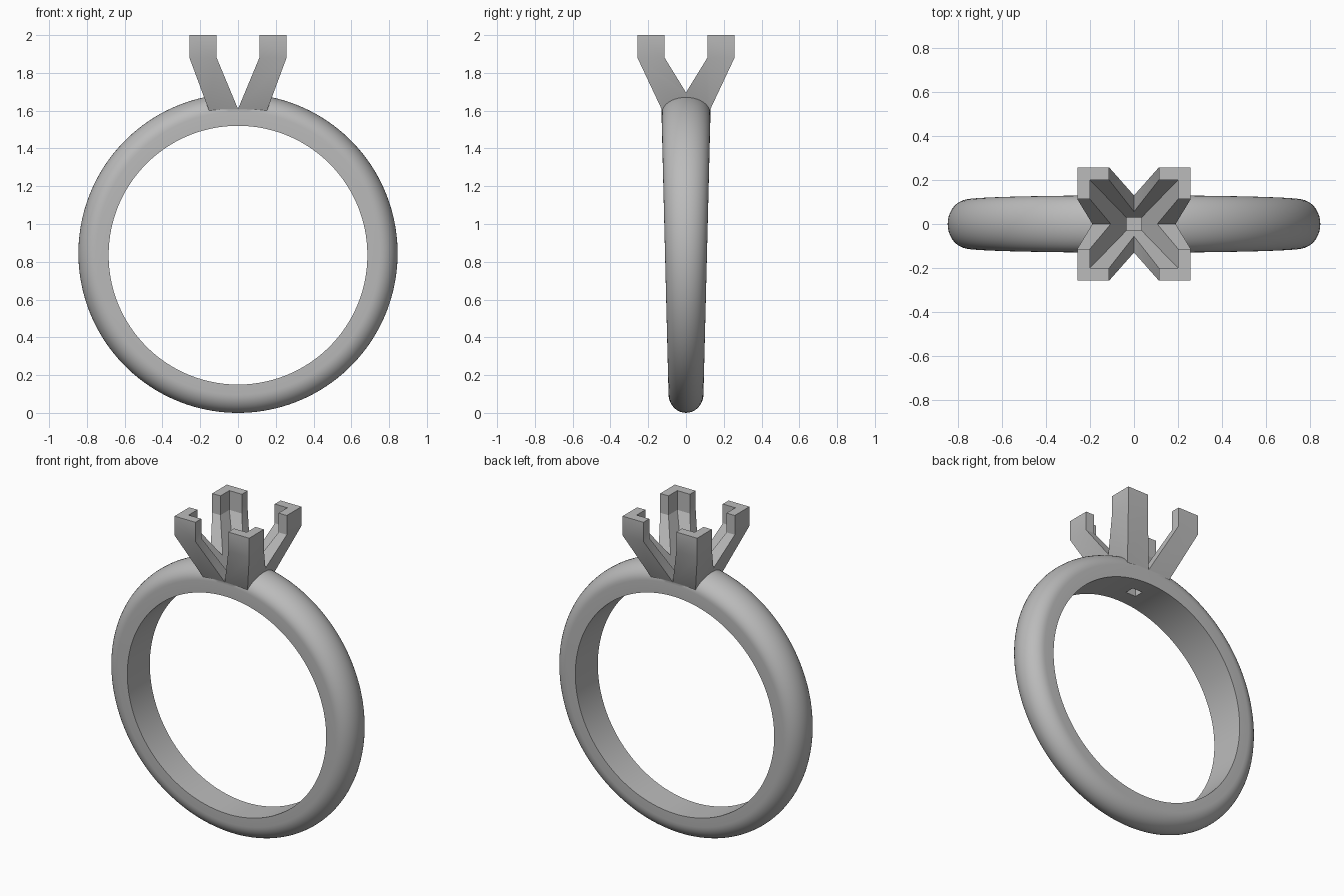
import bpy
import bmesh
from math import sin, cos, pi

cube = bpy.data.objects.get("Cube")
if cube:
    bpy.data.objects.remove(cube, do_unlink=True)

metal = bpy.data.materials.new("grey metal")
metal.use_nodes = True
GREY = (0.5, 0.5, 0.5, 1)
metal.diffuse_color = GREY
metal.node_tree.nodes["Principled BSDF"].inputs["Base Color"].default_value = GREY


def make_object(name, bm):
    bmesh.ops.recalc_face_normals(bm, faces=bm.faces)
    mesh = bpy.data.meshes.new(name)
    bm.to_mesh(mesh)
    bm.free()
    mesh.materials.append(metal)
    ob = bpy.data.objects.new(name, mesh)
    bpy.context.collection.objects.link(ob)
    return ob


def bridge(bm, a, b):
    for i in range(len(a)):
        j = (i + 1) % len(a)
        bm.faces.new((a[i], a[j], b[j], b[i]))


def tapered_block(name, sections):
    """Stack of centred rectangles, each given as half x, half y, z."""
    bm = bmesh.new()
    loops = [[bm.verts.new((sx * hx, sy * hy, z))
              for sx, sy in ((1, 1), (-1, 1), (-1, -1), (1, -1))]
             for hx, hy, z in sections]
    for a, b in zip(loops, loops[1:]):
        bridge(bm, a, b)
    bm.faces.new(loops[0])
    bm.faces.new(loops[-1])
    return make_object(name, bm)


def ring_band(segments=144, arc=20):
    """Flat-sided band with a rounded outside, wider towards the top."""
    bm = bmesh.new()
    loops = []
    outer, inner, crown = 0.845, 0.685, 0.095
    for s in range(segments):
        a = 2 * pi * (s + 0.5) / segments

        def vert(r, side, centre):
            x, z = r * sin(a), centre + r * cos(a)
            return bm.verts.new((x, side * (0.09 + 0.025 * z), z))

        loop = [vert(inner, 1, 0.835)]
        for k in range(arc + 1):
            t = pi * k / arc
            loop.append(vert(outer - crown + crown * sin(t), cos(t), 0.845))
        loop.append(vert(inner, -1, 0.835))
        loops.append(loop)
    for s in range(segments):
        bridge(bm, loops[s], loops[(s + 1) % segments])
    return make_object("ring_band_with_prongs", bm)


def boolean(ob, other, operation):
    mod = ob.modifiers.new(operation.lower(), "BOOLEAN")
    mod.operation, mod.solver, mod.object = operation, "EXACT", other
    bpy.context.view_layer.objects.active = ob
    bpy.ops.object.modifier_apply(modifier=mod.name)
    bpy.data.objects.remove(other, do_unlink=True)


ring = ring_band()

# Flared head that becomes the four prongs
boolean(ring, tapered_block("prong_head", [
    (0.145, 0.115, 1.57), (0.157, 0.13, 1.61),
    (0.257, 0.257, 1.88), (0.257, 0.257, 2.0)]), "UNION")

# V notches between the prongs
boolean(ring, tapered_block("front_notch", [
    (0.0005, 0.5, 1.61), (0.113, 0.5, 1.88), (0.113, 0.5, 2.1)]), "DIFFERENCE")
boolean(ring, tapered_block("side_notch", [
    (0.5, 0.0005, 1.697), (0.5, 0.113, 1.88), (0.5, 0.113, 2.1)]), "DIFFERENCE")

# Stone seat tapering into a small hole through the band
boolean(ring, tapered_block("stone_seat", [
    (0.035, 0.03, 1.4), (0.035, 0.03, 1.56),
    (0.2, 0.2, 1.88), (0.2, 0.2, 2.1)]), "DIFFERENCE")

bpy.ops.object.select_all(action="DESELECT")
ring.select_set(True)
bpy.context.view_layer.objects.active = ring
bpy.ops.object.shade_smooth_by_angle(angle=pi / 7)
